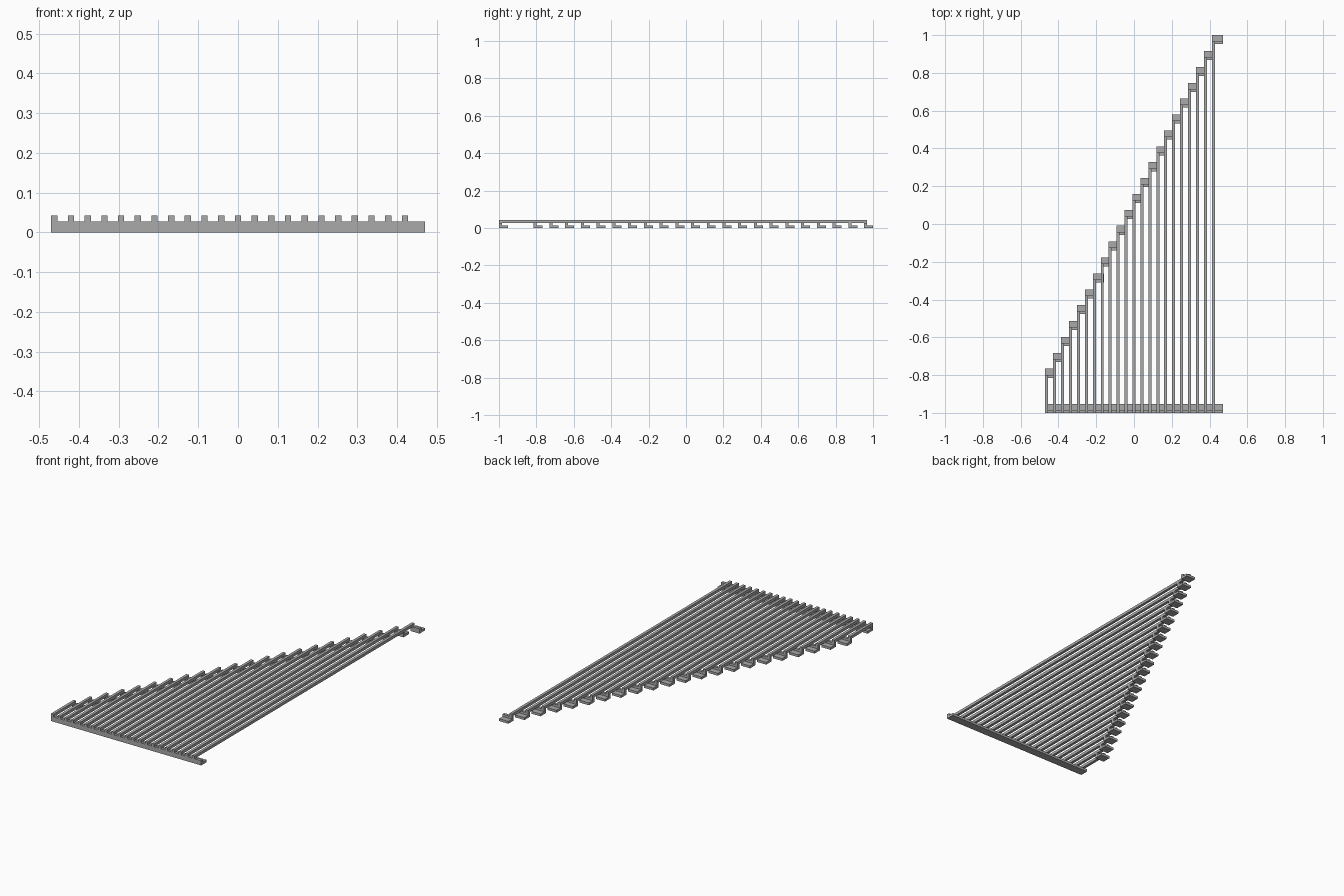
import bpy

if "Cube" in bpy.data.objects:
    bpy.data.objects.remove(bpy.data.objects["Cube"])

COUNT = 22            # number of bars
STEP_X = 0.042        # spacing between bars
STEP_Y = 0.0841       # growth in length per bar
LEFT, FRONT = -0.47, -1.0
BAR = 0.0158          # bar width and height
PAD_W, PAD_D = 0.058, 0.048
FOOT_H, RISER_H, TOP = 0.0135, 0.0268, 0.0426

grey = bpy.data.materials.new("mid grey")
grey.diffuse_color = (0.4, 0.4, 0.4, 1)
grey.use_nodes = True
grey.node_tree.nodes["Principled BSDF"].inputs["Base Color"].default_value = grey.diffuse_color


def extrude_x(name, profile, x0, x1):
    """Solid made by sweeping a (y, z) profile from x0 to x1."""
    n = len(profile)
    verts = [(x, y, z) for x in (x0, x1) for y, z in profile]
    faces = [tuple(reversed(range(n))), tuple(range(n, 2 * n))]
    faces += [(i, (i + 1) % n, (i + 1) % n + n, i + n) for i in range(n)]
    mesh = bpy.data.meshes.new(name)
    mesh.from_pydata(verts, [], faces)
    mesh.materials.append(grey)
    obj = bpy.data.objects.new(name, mesh)
    bpy.context.collection.objects.link(obj)
    return obj


def bracket(name, x0, x1, y):
    """L-shaped bracket: foot on the ground, riser along its front edge."""
    extrude_x(name, [(y, 0), (y + PAD_D, 0), (y + PAD_D, FOOT_H),
                     (y + BAR, FOOT_H), (y + BAR, RISER_H), (y, RISER_H)], x0, x1)


# Shared front rail
bracket("front_rail", LEFT, -LEFT, FRONT)

# Bars of growing length, each ending on its own bracket
for i in range(COUNT):
    x = LEFT + i * STEP_X
    y = 1.0 - PAD_D - (COUNT - 1 - i) * STEP_Y
    bracket(f"end_bracket_{i + 1}", x, x + PAD_W, y)
    extrude_x(f"bar_{i + 1}", [(FRONT, RISER_H), (y + BAR, RISER_H),
                               (y + BAR, TOP), (FRONT, TOP)], x, x + BAR)
